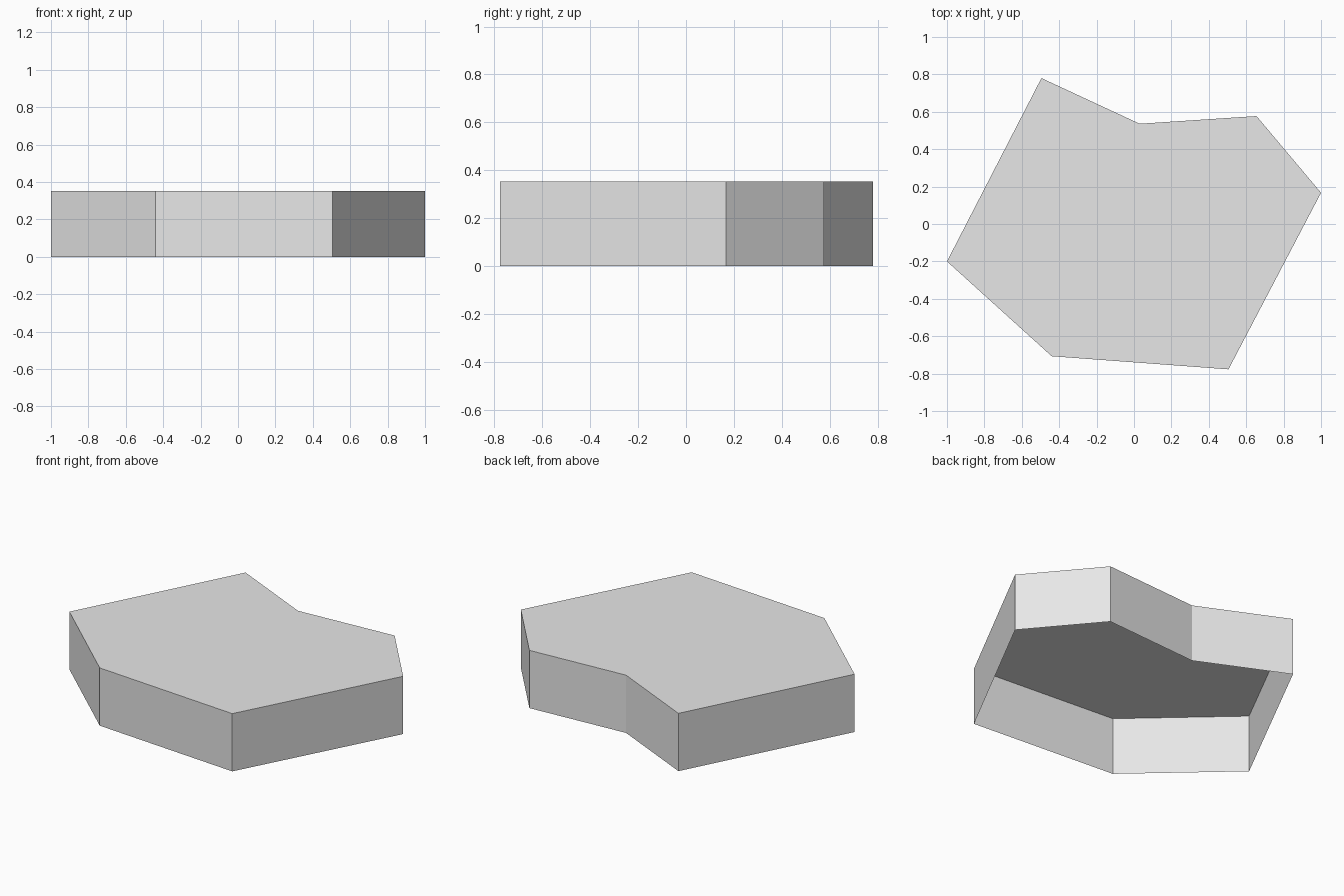
import bpy
import bmesh

if "Cube" in bpy.data.objects:
    bpy.data.objects.remove(bpy.data.objects["Cube"])

HEIGHT = 0.353
# Seven-sided outline, counter-clockwise
OUTLINE = [(-1.0, -0.20), (-0.44, -0.707), (0.505, -0.777), (1.0, 0.167),
           (0.655, 0.577), (0.03, 0.536), (-0.495, 0.78)]

grey = bpy.data.materials.new("light_grey")
grey.diffuse_color = (0.8, 0.8, 0.8, 1.0)
grey.use_nodes = True
grey.node_tree.nodes["Principled BSDF"].inputs["Base Color"].default_value = grey.diffuse_color

# Single-sheet shell: flat top with straight walls, open underneath
bm = bmesh.new()
lower = [bm.verts.new((x, y, 0)) for x, y in OUTLINE]
upper = [bm.verts.new((x, y, HEIGHT)) for x, y in OUTLINE]
bm.faces.new(upper)
for i in range(len(OUTLINE)):
    j = (i + 1) % len(OUTLINE)
    bm.faces.new((lower[i], lower[j], upper[j], upper[i]))

mesh = bpy.data.meshes.new("open_block")
bm.to_mesh(mesh)
bm.free()
mesh.materials.append(grey)
block = bpy.data.objects.new("open_block", mesh)
bpy.context.collection.objects.link(block)
